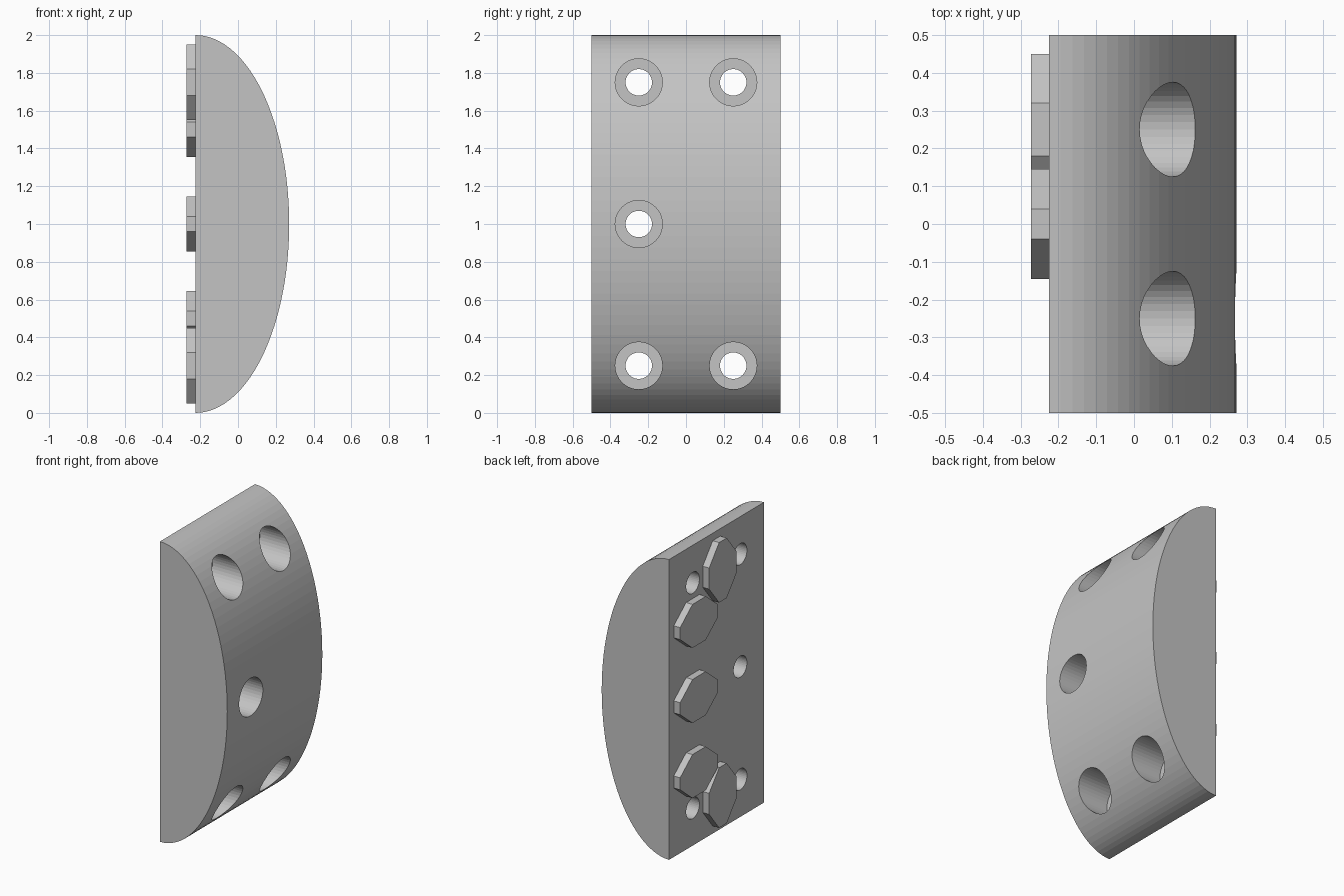
import bpy
import bmesh
from math import sin, cos, pi, radians

cube = bpy.data.objects.get("Cube")
if cube:
    bpy.data.objects.remove(cube, do_unlink=True)

BACK, APEX, PAD_FACE = -0.225, 0.271, -0.272

grey = bpy.data.materials.new("light_grey")
grey.use_nodes = True
colour = (0.55, 0.55, 0.55, 1)
grey.diffuse_color = colour
grey.node_tree.nodes["Principled BSDF"].inputs["Base Color"].default_value = colour


def prism(name, outline, direction):
    """Extrude a closed outline of 3D points along a direction."""
    bm = bmesh.new()
    face = bm.faces.new([bm.verts.new(p) for p in outline])
    out = bmesh.ops.extrude_face_region(bm, geom=[face])
    moved = [v for v in out["geom"] if isinstance(v, bmesh.types.BMVert)]
    bmesh.ops.translate(bm, verts=moved, vec=direction)
    bmesh.ops.recalc_face_normals(bm, faces=bm.faces)
    mesh = bpy.data.meshes.new(name)
    bm.to_mesh(mesh)
    bm.free()
    mesh.materials.append(grey)
    ob = bpy.data.objects.new(name, mesh)
    bpy.context.collection.objects.link(ob)
    return ob


def drill(body, y, z, radius, start, end):
    """Cut a round hole along x."""
    steps = 40
    ring = [(start, y + radius * cos(2 * pi * i / steps), z + radius * sin(2 * pi * i / steps))
            for i in range(steps)]
    cutter = prism("hole_cutter", ring, (end - start, 0, 0))
    mod = body.modifiers.new("hole", 'BOOLEAN')
    mod.operation = 'DIFFERENCE'
    mod.solver = 'EXACT'
    mod.object = cutter
    bpy.context.view_layer.objects.active = body
    bpy.ops.object.modifier_apply(modifier=mod.name)
    bpy.data.objects.remove(cutter, do_unlink=True)


# Half-elliptical block
arc = [radians(-90 + 180 * i / 50) for i in range(51)]
body = prism("curved_block",
             [(BACK + (APEX - BACK) * cos(a), -0.5, 1 + sin(a)) for a in arc], (0, 1, 0))

# Counterbored screw holes: four corners and one at mid height
holes = [(y, z, -0.1) for y in (-0.25, 0.25) for z in (0.25, 1.75)]
holes.append((-0.25, 1.0, 0.09))
for y, z, seat in holes:
    drill(body, y, z, 0.125, seat, 0.5)
    drill(body, y, z, 0.07, -0.5, 0.5)


# Raised octagonal pads on the flat back
def pad(name, y, z, upright):
    quarter = [(0.2, 0.04), (0.07, 0.145)]
    half = quarter + [(-a, b) for a, b in reversed(quarter)]
    shape = half + [(-a, -b) for a, b in half]
    if upright:
        shape = [(b, a) for a, b in shape]
    prism(name, [(PAD_FACE, y + a, z + b) for a, b in shape], (BACK - PAD_FACE, 0, 0))


for place, z in (("lower", 0.5), ("middle", 1.0), ("upper", 1.5)):
    pad(place + "_wide_pad", 0.25, z, False)
for place, z in (("bottom", 0.25), ("top", 1.75)):
    pad(place + "_tall_pad", 0, z, True)
